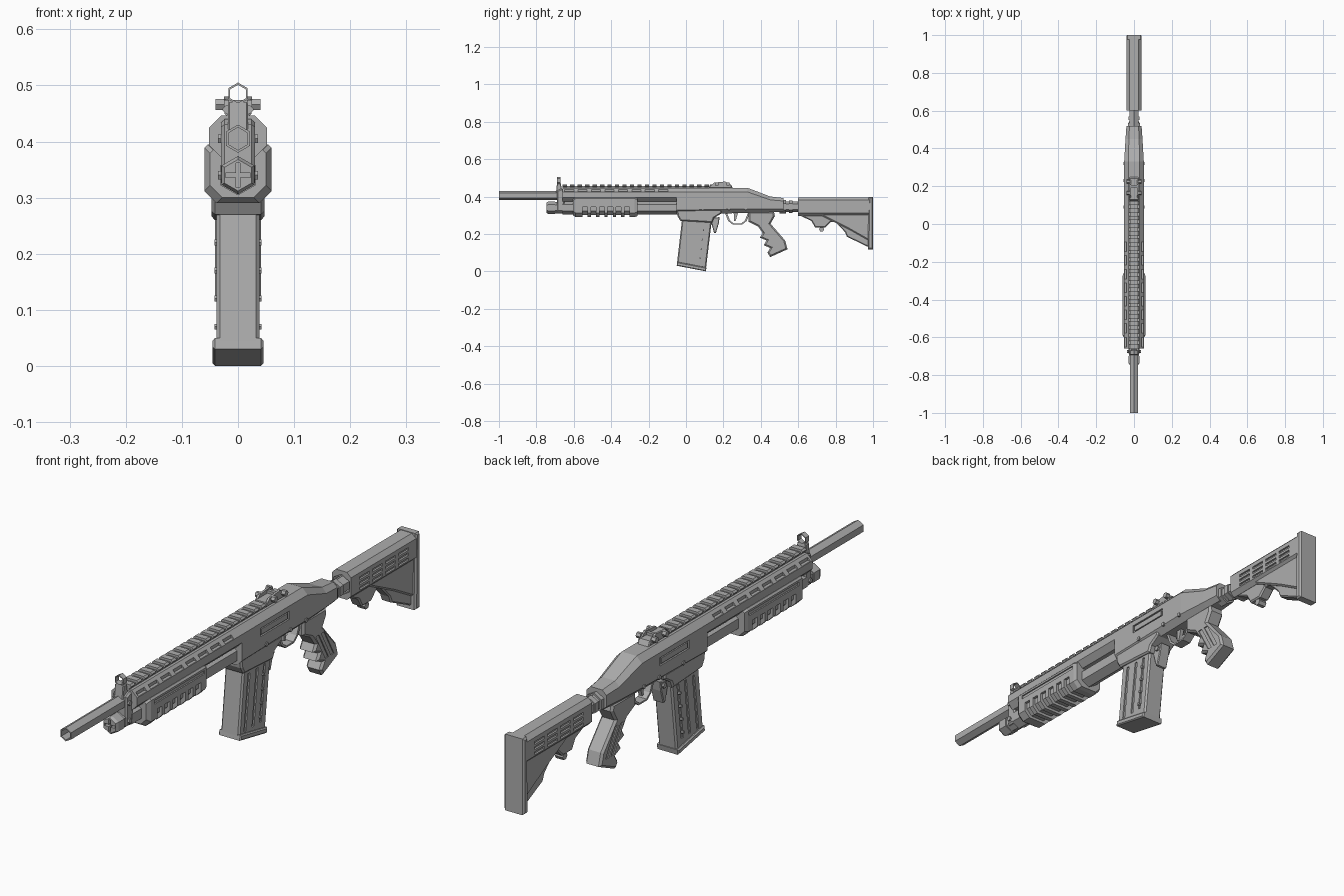
import bpy, bmesh
from math import sin, cos, pi
from mathutils import Matrix

cube = bpy.data.objects.get("Cube")
if cube:
    bpy.data.objects.remove(cube)

GREY = (.42, .42, .42, 1)
steel = bpy.data.materials.new("plain_grey")
steel.use_nodes = True
steel.diffuse_color = GREY
steel.node_tree.nodes["Principled BSDF"].inputs["Base Color"].default_value = GREY


def finish(name, bm):
    bmesh.ops.recalc_face_normals(bm, faces=bm.faces)
    mesh = bpy.data.meshes.new(name)
    bm.to_mesh(mesh)
    bm.free()
    mesh.materials.append(steel)
    ob = bpy.data.objects.new(name, mesh)
    bpy.context.scene.collection.objects.link(ob)
    return ob


def bridge(bm, rings):
    """Skin between neighbouring rings of vertices and cap both ends."""
    for near, far in zip(rings, rings[1:]):
        for i in range(len(near)):
            bm.faces.new((near[i - 1], near[i], far[i], far[i - 1]))
    bm.faces.new(rings[0])
    bm.faces.new(rings[-1])


def prism(name, outline, outer, inner=None, bevel=0):
    """Side outline (y, z) extruded across x, or as a mirrored pair when inner is given."""
    bm = bmesh.new()
    spans = [(-outer, outer)] if inner is None else [(inner, outer), (-inner, -outer)]
    for span in spans:
        bridge(bm, [[bm.verts.new((x, y, z)) for y, z in outline] for x in span])
    if bevel:
        bmesh.ops.recalc_face_normals(bm, faces=bm.faces)
        rim = [e for e in bm.edges if abs(e.verts[0].co.x - e.verts[1].co.x) < bevel / 2]
        bmesh.ops.bevel(bm, geom=rim, offset=bevel, segments=1, affect='EDGES')
    return finish(name, bm)


def loft(name, sections):
    """Half outlines (x, z), mirrored and joined along y."""
    bm = bmesh.new()
    rings = []
    for y, half in sections:
        full = half + [(-x, z) for x, z in reversed(half) if x > 0]
        rings.append([bm.verts.new((x, y, z)) for x, z in full])
    bridge(bm, rings)
    return finish(name, bm)


def section(width, top, bottom, chamfer, lower=None):
    """Half of a box section with cut corners."""
    lower = lower or chamfer
    return [(0, top), (width - chamfer, top), (width, top - chamfer),
            (width, bottom + lower), (width - lower, bottom), (0, bottom)]


def hex_rod(name, z, steps):
    """Six-sided rod along y, given as (y, radius) steps."""
    def half(r):
        turn = pi / 3
        return [(0, z + r), (r * sin(turn), z + r * cos(turn)), (r * sin(turn), z - r * cos(turn)), (0, z - r)]
    return loft(name, [(y, half(r)) for y, r in steps])


def boxes(name, centres, size, mirror=False):
    bm = bmesh.new()
    for x, y, z in centres:
        for side in ((1, -1) if mirror else (1,)):
            place = Matrix.Translation((x * side, y, z)) @ Matrix.Diagonal((*size, 1))
            bmesh.ops.create_cube(bm, matrix=place)
    return finish(name, bm)


def pins(name, spots, x, radius, depth):
    """Six-sided studs on both sides."""
    bm = bmesh.new()
    for y, z in spots:
        for side in (x, -x):
            place = Matrix.Translation((side, y, z)) @ Matrix.Rotation(pi / 2, 4, 'Y')
            bmesh.ops.create_cone(bm, cap_ends=True, segments=6, radius1=radius,
                                  radius2=radius, depth=depth, matrix=place)
    return finish(name, bm)


def slanted(y, low, high, width, lean):
    """Leaning strip outline; lean is the shift in y per unit of height."""
    shift = (high - low) * lean
    return [(y, low), (y + width, low), (y + width + shift, high), (y + shift, high)]


def shrunk(outline, factor):
    mid_y, mid_z = (sum(axis) / len(outline) for axis in zip(*outline))
    return [(mid_y + (y - mid_y) * factor, mid_z + (z - mid_z) * factor) for y, z in outline]


def cut(ob, *cutters):
    for cutter in cutters:
        mod = ob.modifiers.new("cut", 'BOOLEAN')
        mod.operation, mod.solver, mod.object = 'DIFFERENCE', 'EXACT', cutter
    bpy.context.view_layer.update()
    evaluated = ob.evaluated_get(bpy.context.evaluated_depsgraph_get())
    mesh = bpy.data.meshes.new_from_object(evaluated)
    ob.modifiers.clear()
    ob.data = mesh
    for cutter in cutters:
        bpy.data.objects.remove(cutter)


BARREL_Z, TUBE_Z, STOCK_Z = .405, .34, .345
FRONT, GUARD_FRONT, GUARD_BACK = -1, -.66, -.04

# Barrel, and the tube below it with a cross-shaped recess
barrel = hex_rod("barrel", BARREL_Z, [(FRONT, .025), (0, .025)])
cut(barrel, hex_rod("bore", BARREL_Z, [(FRONT - .1, .02), (FRONT + .2, .02)]))
tube = hex_rod("lower_tube", TUBE_Z, [(-.745, .028), (-.735, .034), (-.7, .034), (-.7, .03),
                                      (GUARD_FRONT, .03), (GUARD_FRONT, .036), (0, .036)])
cross_centre = [(0, -.745, TUBE_Z)]
cut(tube, boxes("upright_slot", cross_centre, (.008, .03, .044)),
    boxes("level_slot", cross_centre, (.044, .03, .008)))
prism("barrel_band", [(-.69, .32), (-.69, .43), (-.67, .44), (-.65, .44), (-.65, .32)], outer=.03, bevel=.006)
pins("band_screws", [(-.675, BARREL_Z), (-.675, TUBE_Z)], x=.03, radius=.009, depth=.012)

# Upper handguard with a row of vents
guard_section = section(width=.052, top=.446, bottom=.372, chamfer=.022)
guard = loft("handguard", [(GUARD_FRONT, guard_section), (GUARD_BACK, guard_section)])
cut(guard, boxes("vents", [(.052, -.625 + .072 * i, .432) for i in range(8)], (.026, .05, .013), mirror=True))


# Sliding pump grip with finger grooves
def pump_section(inset):
    return section(width=.06 - inset, top=.395 - inset, bottom=.29 + inset, chamfer=.006, lower=.022)


pump = loft("pump_grip", [(-.605, pump_section(.01)), (-.59, pump_section(0)),
                          (-.275, pump_section(0)), (-.26, pump_section(.005))])
cut(pump, boxes("grooves", [(0, -.54 + .045 * i, .31) for i in range(6)], (.2, .027, .07)),
    boxes("side_slot", [(.062, -.425, .375)], (.014, .29, .013), mirror=True))
loft("pump_core", [(y, pump_section(.01)) for y in (-.58, -.28)])

# Top rail
boxes("rail_base", [(0, -.27, .448)], (.04, .78, .016))
tooth = section(width=.028, top=.464, bottom=.45, chamfer=.006)
for i in range(20):
    start = GUARD_FRONT + .04 * i
    loft("rail_tooth", [(start, tooth), (start + .023, tooth)])

# Front sight: post and open ring
prism("front_sight_post", [(-.695, .42), (-.69, .47), (-.67, .47), (-.66, .42)], outer=.018, bevel=.003)
ring = hex_rod("front_sight_ring", .485, [(-.69, .02), (-.67, .02)])
cut(ring, hex_rod("ring_hole", .485, [(-.7, .016), (-.66, .016)]))

# Rear sight
prism("rear_sight_base", [(.12, .445), (.13, .464), (.24, .464), (.25, .445)], outer=.024, bevel=.004)
prism("rear_sight_rails", [(.13, .455), (.15, .474), (.21, .48), (.245, .455)], outer=.025, inner=.017)
boxes("rear_sight_leaf", [(0, .2, .468)], (.036, .012, .012))
pins("rear_sight_knobs", [(.165, .466), (.225, .466)], x=.031, radius=.011, depth=.018)

# Receiver with side panels
receiver = loft("receiver", [(-.05, section(.052, .446, .305, chamfer=.022)),
                             (.33, section(.052, .446, .312, chamfer=.022)),
                             (.45, section(.045, .4, .315, chamfer=.018)),
                             (.52, section(.04, .392, .318, chamfer=.016))])
cut(receiver, boxes("port", [(.054, .14, .39)], (.016, .17, .03), mirror=True))
boxes("port_cover", [(.046, .14, .39)], (.01, .15, .02), mirror=True)
pins("receiver_pins", [(y, .335) for y in (.09, .23, .32)], x=.052, radius=.008, depth=.008)
prism("magazine_well", [(-.05, .33), (-.045, .295), (-.03, .27), (.14, .26), (.15, .285), (.19, .31), (.19, .33)],
      outer=.047, bevel=.006)
prism("magazine_catch", [(.135, .285), (.18, .29), (.175, .255), (.16, .205), (.15, .205), (.135, .26)],
      outer=.022, bevel=.003)
pins("catch_pin", [(.162, .272)], x=.024, radius=.01, depth=.01)

# Magazine with recessed channels and a row of studs
LEAN = .12
magazine = prism("magazine", [(-.02, .29), (.14, .29), (.107, .015), (-.048, .045)], outer=.038, bevel=.006)
for y in (-.02, .027, .07):
    cut(magazine, prism("channel", slanted(y, low=.05, high=.255, width=.012, lean=LEAN), outer=.05, inner=.033))
pins("magazine_studs", [(.065 + LEAN * z, z) for z in (.07, .12, .17, .22)], x=.038, radius=.006, depth=.008)
prism("magazine_base", [(-.047, .05), (.11, .02), (.106, 0), (-.05, .03)], outer=.045, bevel=.004)

# Trigger and its guard
loop = [(.205, .32), (.225, .27), (.25, .25), (.3, .25), (.325, .27), (.345, .32)]
trigger_guard = prism("trigger_guard", loop, outer=.018)
cut(trigger_guard, prism("opening", shrunk(loop, .8), outer=.05))
prism("trigger", [(.255, .32), (.28, .32), (.265, .268), (.256, .27)], outer=.007)

# Pistol grip with finger ridges and side panels
ridges = []
for i in range(3):
    y, z = .435 - .02 * i, .1 + .04 * i
    ridges += [(y, z), (y + .015, z + .025)]
grip = prism("pistol_grip", [(.335, .265), (.335, .32), (.47, .32), (.475, .295), (.452, .255), (.53, .165),
                             (.543, .118), (.45, .076)] + ridges + [(.385, .24)], outer=.032, bevel=.008)
for y in (.462, .494):
    cut(grip, prism("panel", slanted(y, low=.135, high=.235, width=.018, lean=-.55), outer=.05, inner=.028))

# Stock tube
hex_rod("stock_tube", STOCK_Z, [(.5, .036), (.535, .036), (.535, .029), (.7, .029)])
hex_rod("stock_tube_collar", STOCK_Z, [(.55, .034), (.57, .034)])

# Shoulder stock with slotted sides
shell = section(width=.039, top=.396, bottom=.295, chamfer=.016)
stock = loft("stock_body", [(.6, shell), (.985, shell)])
slots = [(.04, .68 + .075 * column, .321 + .019 * row) for column in range(4) for row in range(3)]
cut(stock, boxes("stock_slots", slots, (.016, .058, .01), mirror=True),
    hex_rod("mouth", STOCK_Z, [(.55, .038), (.63, .038)]))
prism("stock_brace", [(.605, .32), (.605, .3), (.67, .27), (.69, .235), (.745, .235), (.775, .265), (.8, .262),
                      (.85, .21), (.86, .185), (.985, .125), (.985, .32)], outer=.022, bevel=.005)
prism("stock_web", [(.7, .31), (.87, .225), (.985, .16), (.985, .31)], outer=.03, bevel=.006)
pins("stock_lever", [(.725, .225)], x=.008, radius=.014, depth=.016)
prism("butt_plate", [(.977, .398), (1, .398), (1, .118), (.972, .118)], outer=.041, bevel=.006)
